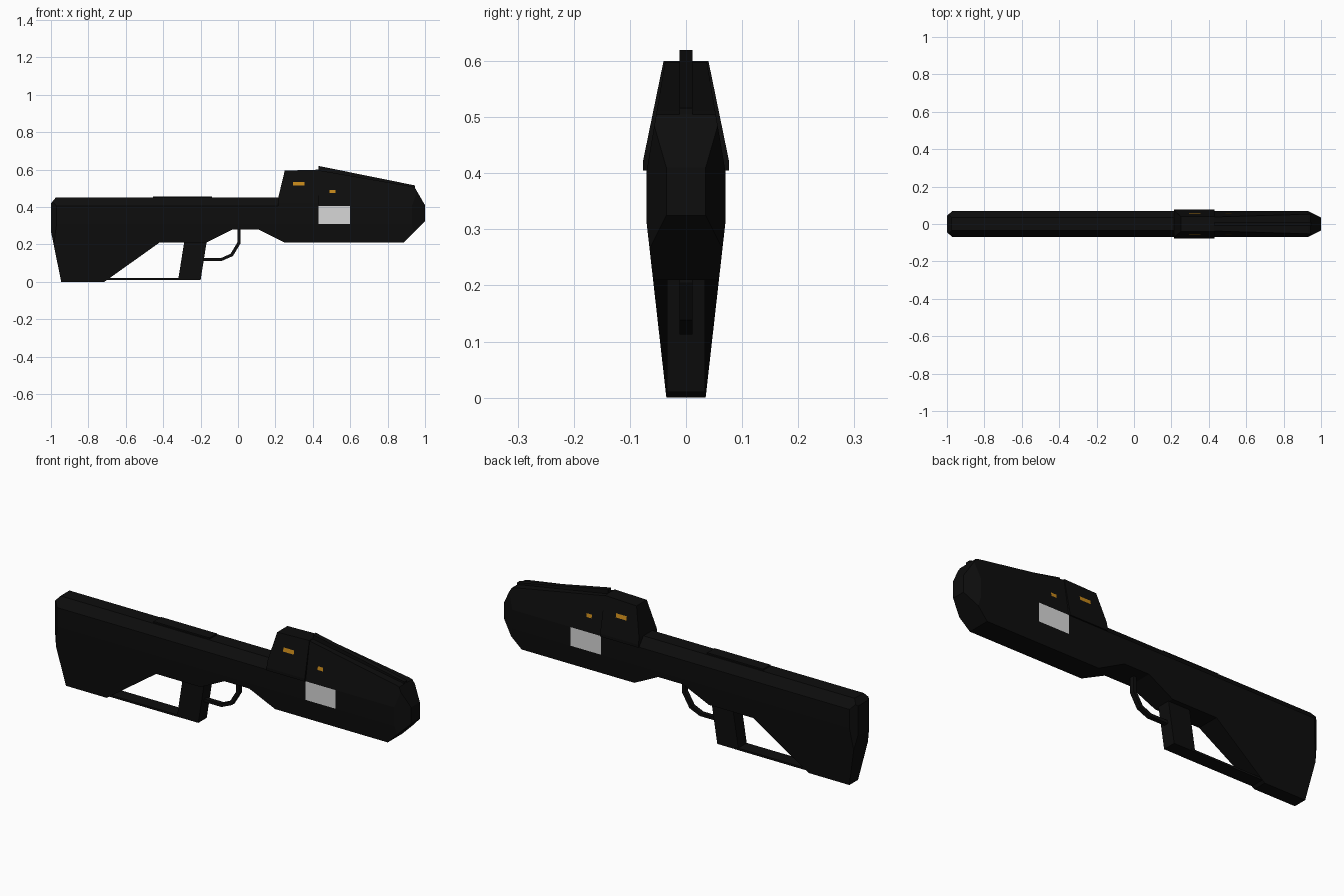
import bpy, bmesh
from mathutils import Vector

if "Cube" in bpy.data.objects:
    bpy.data.objects.remove(bpy.data.objects["Cube"])


def material(name, rgb):
    m = bpy.data.materials.new(name)
    m.diffuse_color = (*rgb, 1)
    m.use_nodes = True
    m.node_tree.nodes["Principled BSDF"].inputs["Base Color"].default_value = m.diffuse_color
    return m


BLACK = material("matte black", (0.004, 0.004, 0.004))
WHITE = material("light grey", (0.68, 0.68, 0.68))
ORANGE = material("amber", (0.55, 0.24, 0.01))


def finish(name, bm, mat):
    bmesh.ops.recalc_face_normals(bm, faces=bm.faces)
    me = bpy.data.meshes.new(name)
    bm.to_mesh(me)
    bm.free()
    me.materials.append(mat)
    ob = bpy.data.objects.new(name, me)
    bpy.context.collection.objects.link(ob)
    return ob


def clip(bm, co, no):
    cut = bmesh.ops.bisect_plane(bm, geom=bm.verts[:] + bm.edges[:] + bm.faces[:], dist=1e-6,
                                 plane_co=co, plane_no=no, clear_outer=True)
    edges = [e for e in cut["geom_cut"] if isinstance(e, bmesh.types.BMEdge) and e.is_boundary]
    if edges:
        bmesh.ops.edgeloop_fill(bm, edges=edges)


def slab(name, profile, half, slopes=(), ends=(), mat=BLACK):
    """Side profile (x, z) extruded over y; slopes are (y, z) lines, ends (x, y) lines to cut by."""
    bm = bmesh.new()
    face = bm.faces.new([bm.verts.new((x, -half, z)) for x, z in profile])
    ext = bmesh.ops.extrude_face_region(bm, geom=[face])
    bmesh.ops.translate(bm, vec=(0, 2 * half, 0),
                        verts=[v for v in ext["geom"] if isinstance(v, bmesh.types.BMVert)])
    planes = []
    for (y0, z0), (y1, z1) in slopes:
        planes.append((Vector((0, y0, z0)), Vector((0, abs(z1 - z0), (y0 - y1) * (1 if z1 > z0 else -1)))))
    for (x0, y0), (x1, y1) in ends:
        planes.append((Vector((x0, y0, 0)), Vector(((y0 - y1) * (1 if x1 > x0 else -1), abs(x1 - x0), 0))))
    for co, no in planes:
        for s in (1, -1):
            clip(bm, (co.x, co.y * s, co.z), (no.x, no.y * s, no.z))
    return finish(name, bm, mat)


def decal(name, x0, x1, z0, z1, width, mat):
    """Flat plate on both sides, following the side slope width(z)."""
    bm = bmesh.new()
    for s in (-1, 1):
        bm.faces.new([bm.verts.new((x, s * (width(z) + 0.0015), z))
                      for x, z in ((x0, z0), (x1, z0), (x1, z1), (x0, z1))][::-s])
    me = bpy.data.meshes.new(name)
    bm.to_mesh(me)
    bm.free()
    me.materials.append(mat)
    bpy.context.collection.objects.link(bpy.data.objects.new(name, me))


LOWER = ((0.07, 0.31), (0.035, 0.0))

# stock and receiver
slab("stock_and_receiver",
     [(-1, 0.27), (-1, 0.42), (-0.975, 0.45), (0.25, 0.45), (0.25, 0.21), (0.11, 0.28), (-0.03, 0.28),
      (-0.17, 0.21), (-0.42, 0.21), (-0.715, 0), (-0.945, 0)],
     0.07, [LOWER, ((0.07, 0.405), (0.036, 0.45))], [((-0.97, 0.07), (-1, 0.045))])

# front housing with tapered nose
slab("front_housing",
     [(0.25, 0.21), (0.885, 0.21), (1, 0.325), (1, 0.41), (0.945, 0.505), (0.93, 0.51), (0.43, 0.597),
      (0.25, 0.59)],
     0.07, [LOWER, ((0.07, 0.405), (0.037, 0.6))], [((0.93, 0.07), (1, 0.035))])

# raised collar
slab("collar", [(0.215, 0.405), (0.215, 0.45), (0.25, 0.595), (0.43, 0.6), (0.43, 0.405)],
     0.077, [((0.077, 0.42), (0.04, 0.6))])

# top rib and rear top strip
slab("top_rib", [(0.43, 0.58), (0.43, 0.62), (0.945, 0.516), (0.945, 0.49)], 0.012)
slab("top_strip", [(-0.455, 0.44), (-0.455, 0.457), (-0.14, 0.457), (-0.14, 0.44)], 0.03)

# grip and the bar joining it to the stock
slab("grip", [(-0.32, 0.01), (-0.285, 0.23), (-0.165, 0.23), (-0.2, 0.01)], 0.034)
slab("lower_bar", [(-0.74, 0.01), (-0.74, 0.02), (-0.3, 0.02), (-0.3, 0.01)], 0.035)

# trigger guard
slab("trigger_guard",
     [(0.013, 0.3), (0.013, 0.205), (-0.027, 0.138), (-0.085, 0.113), (-0.2, 0.113), (-0.2, 0.128),
      (-0.09, 0.128), (-0.04, 0.15), (-0.004, 0.21), (-0.004, 0.3)], 0.012)

# side panels and amber markings
decal("side_panel", 0.43, 0.6, 0.31, 0.405, lambda z: 0.07, WHITE)
decal("collar_marking", 0.295, 0.355, 0.515, 0.535, lambda z: 0.077 - (z - 0.42) * 0.037 / 0.18, ORANGE)
decal("housing_marking", 0.49, 0.52, 0.474, 0.492, lambda z: 0.07 - (z - 0.405) * 0.033 / 0.195, ORANGE)
